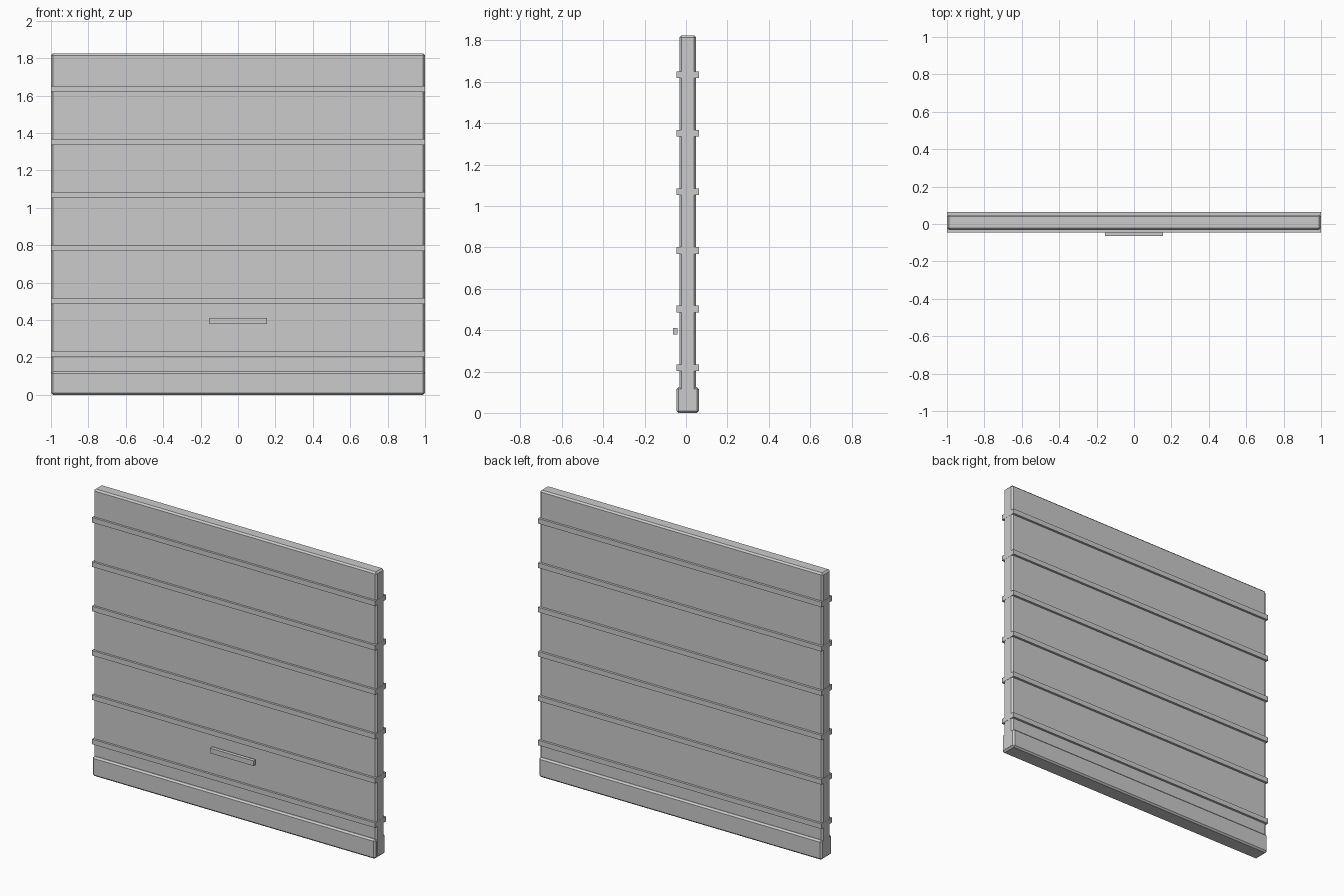
import bpy

if "Cube" in bpy.data.objects:
    bpy.data.objects.remove(bpy.data.objects["Cube"])


def box(name, x, y, z, bevel=0.0):
    """Box from (min, max) ranges, with an optional chamfer."""
    bpy.ops.mesh.primitive_cube_add(size=1, location=[sum(r) / 2 for r in (x, y, z)])
    ob = bpy.context.object
    ob.name = name
    ob.scale = [r[1] - r[0] for r in (x, y, z)]
    bpy.ops.object.transform_apply(location=False, rotation=False, scale=True)
    if bevel:
        mod = ob.modifiers.new("chamfer", 'BEVEL')
        mod.width = bevel
        mod.segments = 1
    return ob


# main door slab
box("door_panel", (-0.999, 0.999), (-0.032, 0.049), (0.004, 1.825), 0.01)

# thick bottom rail
box("bottom_rail", (-0.9985, 0.9985), (-0.046, 0.062), (0.0, 0.125), 0.01)

# horizontal ribs wrapping both faces
for i in range(6):
    zc = 0.219 + 0.283 * i
    box(f"rib_{i + 1}", (-1.0, 1.0), (-0.046, 0.064), (zc - 0.016, zc + 0.016))

# pull handle on the front, standing just off the panel
box("handle", (-0.154, 0.154), (-0.064, -0.041), (0.379, 0.411))
